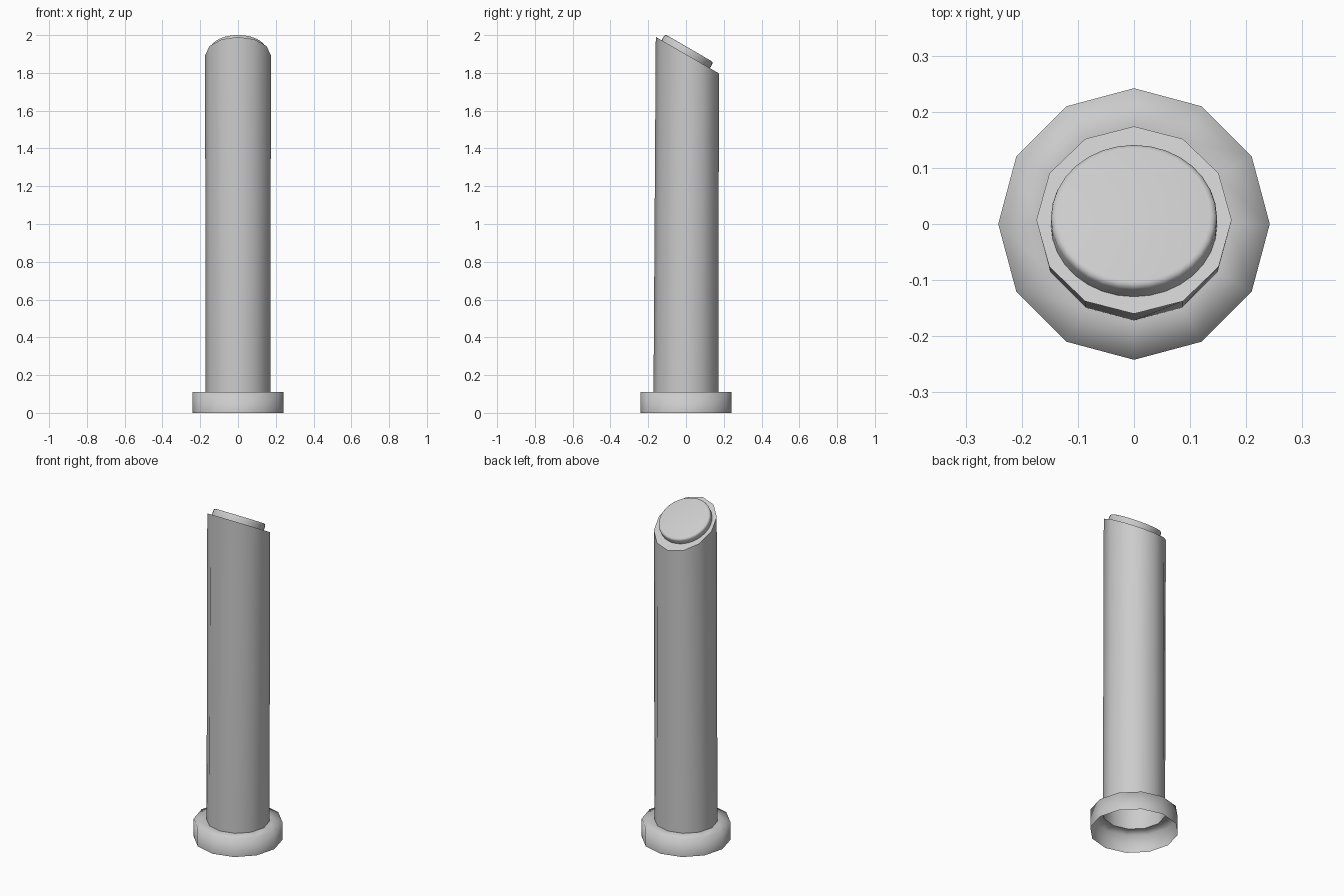
import bpy, bmesh
from math import sin, cos, tan, pi, radians

if "Cube" in bpy.data.objects:
    bpy.data.objects.remove(bpy.data.objects["Cube"])

TILT = radians(30)


def ring(n, fn):
    return [fn(2 * pi * i / n) for i in range(n)]


def flat(n, r, z):
    return ring(n, lambda a: (r * cos(a), r * sin(a), z))


def slanted(n, rx, ry, cy, drop=0.0):
    # loop lying on the slanted top plane of the post
    def point(a):
        y = cy + ry * sin(a)
        return (rx * cos(a), y, 1.898 - tan(TILT) * y - drop)
    return ring(n, point)


def tilted(n, r, h):
    # circle around the button axis, h above the slanted plane
    def point(a):
        u = r * sin(a)
        return (r * cos(a), -0.003 + u * cos(TILT) + h * sin(TILT),
                1.896 - u * sin(TILT) + h * cos(TILT))
    return ring(n, point)


def loft(name, rings, cap=False, angle=None):
    bm = bmesh.new()
    loops = [[bm.verts.new(p) for p in r] for r in rings]
    n = len(loops[0])
    for lo, hi in zip(loops, loops[1:]):
        for i in range(n):
            j = (i + 1) % n
            bm.faces.new((lo[i], lo[j], hi[j], hi[i]))
    if cap:
        bm.faces.new(loops[-1])
    me = bpy.data.meshes.new(name)
    bm.to_mesh(me)
    bm.free()
    ob = bpy.data.objects.new(name, me)
    bpy.context.collection.objects.link(ob)
    bpy.context.view_layer.objects.active = ob
    bpy.ops.object.select_all(action='DESELECT')
    ob.select_set(True)
    if angle is None:
        bpy.ops.object.shade_smooth()
    else:
        bpy.ops.object.shade_smooth_by_angle(angle=radians(angle))
    return ob


# Base collar, open underneath
loft("base_collar", [flat(12, 0.242, 0), flat(12, 0.242, 0.11), flat(12, 0.172, 0.11)])

# Post with slanted top and rim
loft("post", [flat(12, 0.172, 0.11),
              slanted(12, 0.174, 0.167, 0.007),
              slanted(12, 0.148, 0.132, 0.002)], cap=True, angle=40)

# Round lens on the slanted top, with a rounded edge
edge = [tilted(32, 0.136 + 0.012 * cos(t), 0.028 + 0.012 * sin(t))
        for t in (0, pi / 6, pi / 3, pi / 2)]
loft("top_lens", [tilted(32, 0.148, -0.006)] + edge, cap=True, angle=40)
